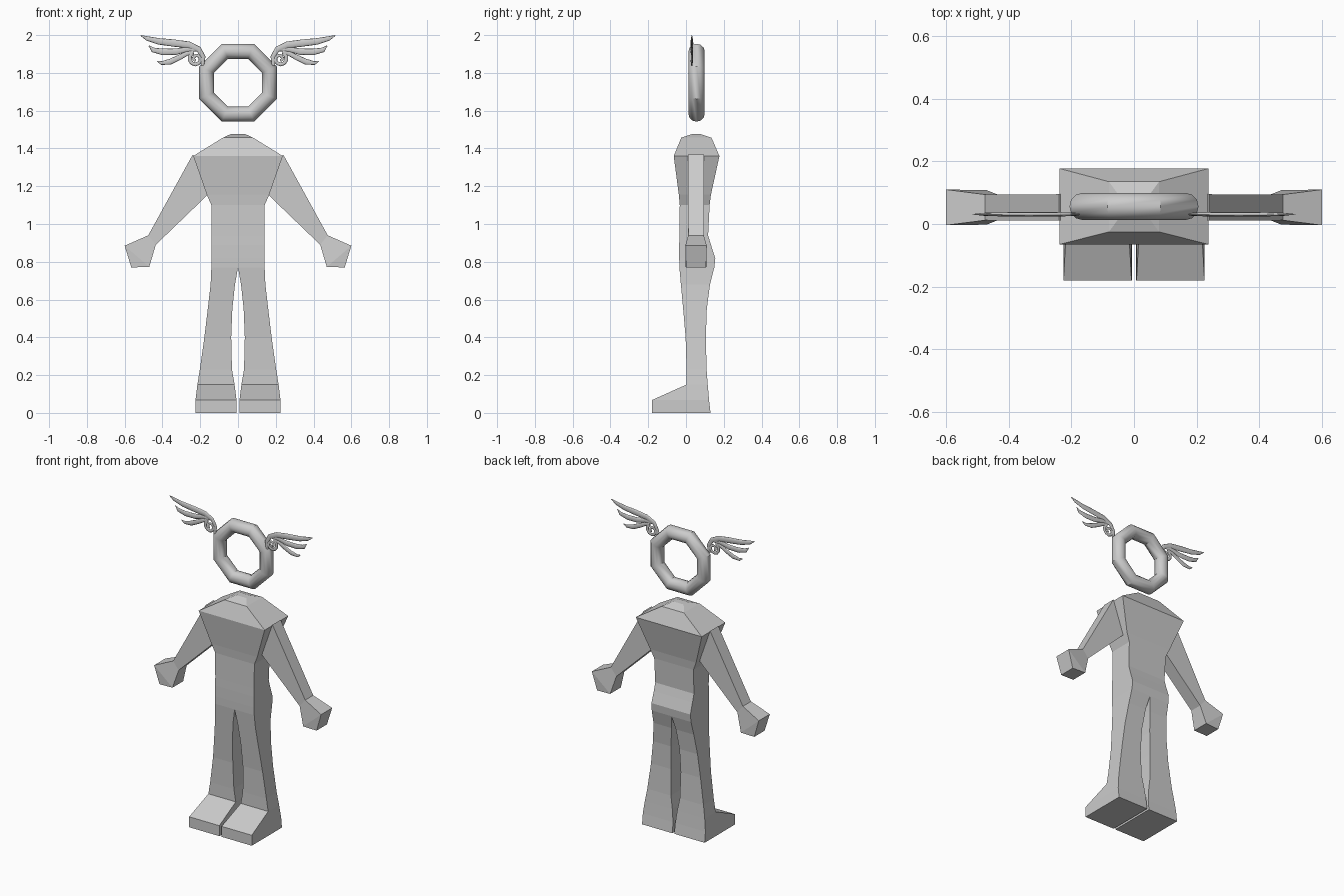
import bpy, bmesh, math

if "Cube" in bpy.data.objects:
    bpy.data.objects.remove(bpy.data.objects["Cube"])


def finish(name, bm):
    """Turn a right-hand half into an object mirrored across x = 0."""
    bmesh.ops.recalc_face_normals(bm, faces=bm.faces)
    mesh = bpy.data.meshes.new(name)
    bm.to_mesh(mesh)
    bm.free()
    obj = bpy.data.objects.new(name, mesh)
    bpy.context.collection.objects.link(obj)
    mod = obj.modifiers.new("mirror", 'MIRROR')
    mod.use_clip = True
    mod.merge_threshold = 0.0005
    return obj


def loft(name, rings):
    """Stack rectangles (z, x_in, x_out, y_front, y_back); open on x = 0."""
    bm = bmesh.new()
    loops = [[bm.verts.new(p) for p in
              ((a, f, z), (b, f, z), (b, k, z), (a, k, z))]
             for z, a, b, f, k in rings]
    for lo, hi in zip(loops, loops[1:]):
        for i in range(4):
            j = (i + 1) % 4
            bm.faces.new((lo[i], lo[j], hi[j], hi[i]))
    bm.faces.new(loops[0])
    bm.faces.new(loops[-1])
    bmesh.ops.recalc_face_normals(bm, faces=bm.faces)
    seam = [f for f in bm.faces if all(abs(v.co.x) < 1e-5 for v in f.verts)]
    bmesh.ops.delete(bm, geom=seam, context='FACES')
    return finish(name, bm)


def prism(name, outline, panels):
    """Outline points (x, z, half_depth) about y = 0.053, split in panels."""
    bm = bmesh.new()
    front = [bm.verts.new((x, 0.053 - d, z)) for x, z, d in outline]
    back = [bm.verts.new((x, 0.053 + d, z)) for x, z, d in outline]
    for side in (front, back):
        for panel in panels:
            bm.faces.new([side[i] for i in panel])
    n = len(outline)
    for i in range(n):
        j = (i + 1) % n
        bm.faces.new((front[i], front[j], back[j], back[i]))
    return finish(name, bm)


# Torso, flared legs and wedge feet
loft("body", [
    (0.00, 0.007, 0.225, -0.18, 0.13),
    (0.068, 0.008, 0.225, -0.18, 0.122),
    (0.15, 0.018, 0.215, 0.003, 0.115),
    (0.23, 0.032, 0.202, 0.003, 0.109),
    (0.40, 0.036, 0.178, -0.002, 0.105),
    (0.55, 0.030, 0.160, -0.015, 0.11),
    (0.68, 0.016, 0.145, -0.027, 0.127),
    (0.77, 0.000, 0.141, -0.035, 0.15),
    (0.82, 0.000, 0.140, -0.036, 0.155),
    (0.89, 0.000, 0.139, -0.036, 0.132),
    (0.94, 0.000, 0.139, -0.035, 0.117),
    (1.10, 0.000, 0.141, -0.033, 0.125),
    (1.155, 0.000, 0.165, -0.038, 0.132),
    (1.36, 0.000, 0.237, -0.065, 0.177),
    (1.457, 0.000, 0.080, -0.025, 0.135),
    (1.477, 0.000, 0.036, 0.035, 0.075),
])

# Arms and faceted fists
prism("arm", [(0.24, 1.367, 0.042), (0.475, 0.94, 0.041),
              (0.435, 0.89, 0.041), (0.165, 1.15, 0.042),
              (0.20, 1.33, 0.042)], [(0, 1, 2, 3, 4)])
prism("hand", [(0.435, 0.89, 0.041), (0.475, 0.94, 0.041),
               (0.60, 0.885, 0.057), (0.565, 0.77, 0.053),
               (0.47, 0.773, 0.055)], [(0, 1, 2, 4), (2, 3, 4)])

# Floating octagonal ring head
bpy.ops.mesh.primitive_torus_add(
    major_segments=8, minor_segments=12, major_radius=0.18,
    minor_radius=0.043, location=(0, 0.056, 1.748))
ring = bpy.context.object
ring.name = "head_ring"
ring.rotation_euler = (math.pi / 2, math.pi / 8, 0)
bpy.ops.object.shade_smooth_by_angle(angle=math.radians(35))

# Winged ornament: three feathers and a curl, as tapered flattened tubes
curl = []
for i in range(15):
    t = i / 14
    a = math.radians(60 - 500 * t)
    r = 0.038 - 0.030 * t
    curl.append((0.222 + r * math.cos(a), 1.874 + r * math.sin(a),
                 0.011 - 0.004 * t))
strokes = {
    "feather_top": [(0.515, 1.998, 0.002), (0.48, 1.982, 0.012),
                    (0.42, 1.967, 0.017), (0.34, 1.958, 0.019),
                    (0.26, 1.948, 0.018), (0.208, 1.925, 0.015),
                    (0.184, 1.885, 0.012), (0.188, 1.838, 0.009)],
    "feather_middle": [(0.472, 1.944, 0.002), (0.45, 1.922, 0.013),
                       (0.40, 1.911, 0.017), (0.33, 1.912, 0.017),
                       (0.27, 1.925, 0.013), (0.22, 1.922, 0.008)],
    "feather_lower": [(0.428, 1.862, 0.002), (0.405, 1.852, 0.010),
                      (0.36, 1.859, 0.015), (0.31, 1.882, 0.014),
                      (0.27, 1.903, 0.012), (0.235, 1.912, 0.008)],
    "wing_curl": curl,
}
for name, pts in strokes.items():
    for side in (1, -1):
        cu = bpy.data.curves.new(name, 'CURVE')
        cu.dimensions = '3D'
        cu.bevel_depth = 1.0
        cu.bevel_resolution = 2
        cu.use_fill_caps = True
        sp = cu.splines.new('POLY')
        sp.points.add(len(pts) - 1)
        for p, (x, z, r) in zip(sp.points, pts):
            p.co = (side * x, 0, z, 1)
            p.radius = r
        obj = bpy.data.objects.new(name + ("_right" if side > 0 else "_left"), cu)
        obj.location.y = 0.031
        obj.scale.y = 0.4
        bpy.context.collection.objects.link(obj)
